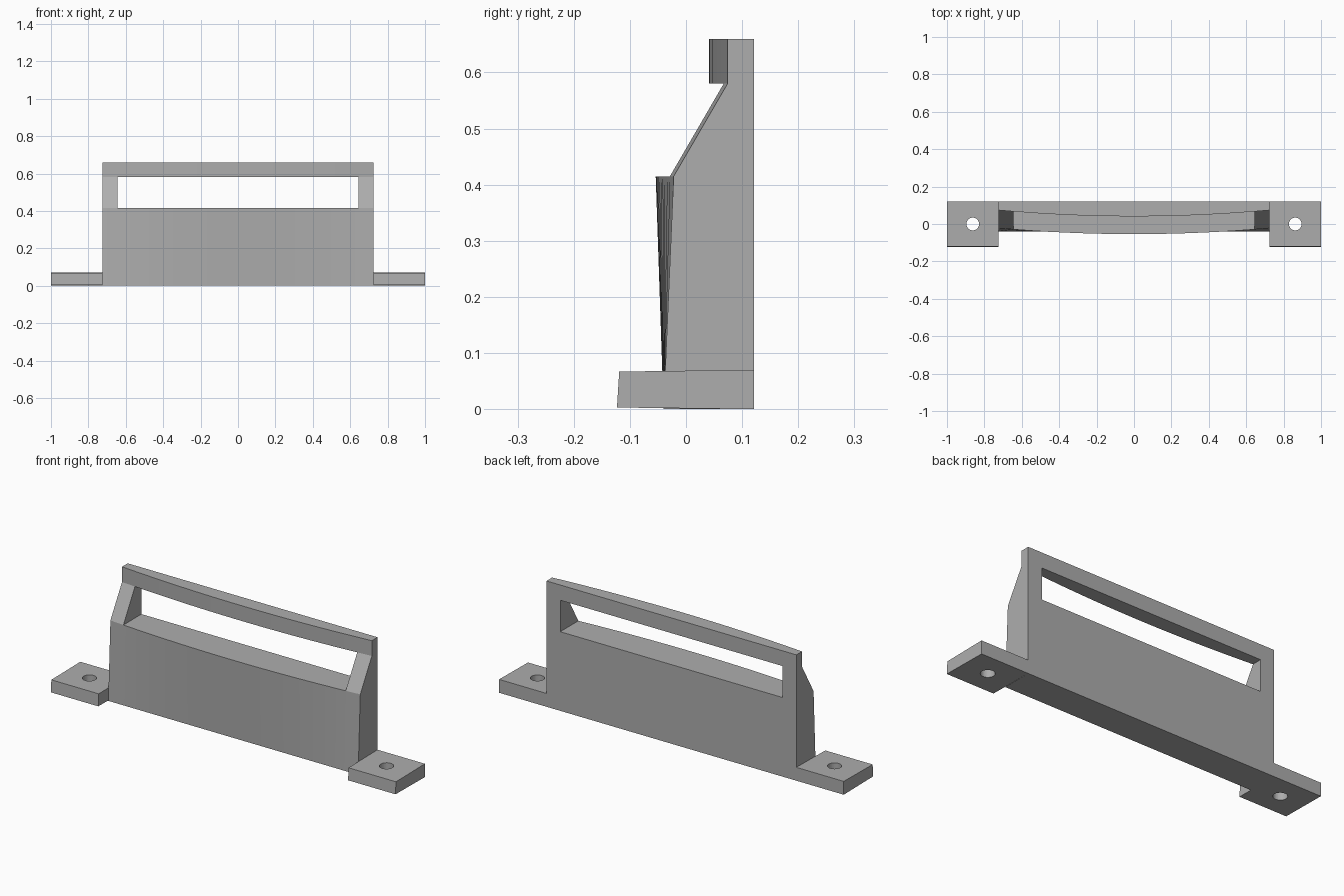
import bpy, bmesh, math

cube = bpy.data.objects.get("Cube")
if cube:
    bpy.data.objects.remove(cube)

grey = bpy.data.materials.new("plain grey")
grey.use_nodes = True
colour = (0.42, 0.42, 0.42, 1)
grey.diffuse_color = colour
grey.node_tree.nodes["Principled BSDF"].inputs["Base Color"].default_value = colour

HALF, POST, BACK = 0.725, 0.645, 0.121


def make_object(name, bm):
    bmesh.ops.recalc_face_normals(bm, faces=bm.faces)
    mesh = bpy.data.meshes.new(name)
    bm.to_mesh(mesh)
    bm.free()
    mesh.materials.append(grey)
    obj = bpy.data.objects.new(name, mesh)
    bpy.context.collection.objects.link(obj)
    return obj


def smooth(obj):
    bpy.ops.object.select_all(action="DESELECT")
    obj.select_set(True)
    bpy.context.view_layer.objects.active = obj
    bpy.ops.object.shade_smooth_by_angle(angle=math.radians(25))


# Bowed panel with a window: each row is (height, front at the ends, forward bow)
rows = [(0, -0.04, 0), (0.415, -0.022, 0.032), (0.58, 0.074, 0.033), (0.66, 0.074, 0.033)]
steps = 20
columns = [-HALF] + [-POST + 2 * POST * i / steps for i in range(steps + 1)] + [HALF]
last_col, last_row = len(columns) - 2, len(rows) - 2


def solid(i, j):
    inside = 0 <= i <= last_col and 0 <= j <= last_row
    return inside and not (j == 1 and 0 < i < last_col)


bm = bmesh.new()
front, back = {}, {}
for i, x in enumerate(columns):
    for j, (z, y, bow) in enumerate(rows):
        front[i, j] = bm.verts.new((x, y - bow * (1 - (x / HALF) ** 2), z))
        back[i, j] = bm.verts.new((x, BACK, z))
for i in range(last_col + 1):
    for j in range(last_row + 1):
        if not solid(i, j):
            continue
        corners = [(i, j), (i + 1, j), (i + 1, j + 1), (i, j + 1)]
        bm.faces.new([front[c] for c in corners])
        bm.faces.new([back[c] for c in reversed(corners)])
        # Walls wherever the neighbouring cell is open
        neighbours = [(i, j - 1), (i + 1, j), (i, j + 1), (i - 1, j)]
        for k, cell in enumerate(neighbours):
            if not solid(*cell):
                a, b = corners[k], corners[(k + 1) % 4]
                bm.faces.new([front[b], front[a], back[a], back[b]])
smooth(make_object("window_panel", bm))

# Mounting tabs with a screw hole
profile = [(-0.123, 0.003), (BACK, 0), (BACK, 0.07), (-0.119, 0.067)]
for side, sign in (("left", 1), ("right", -1)):
    bm = bmesh.new()
    face = bm.faces.new([bm.verts.new((sign * HALF, y, z)) for y, z in profile])
    grown = bmesh.ops.extrude_face_region(bm, geom=[face])["geom"]
    moved = [v for v in grown if isinstance(v, bmesh.types.BMVert)]
    bmesh.ops.translate(bm, verts=moved, vec=(sign * (1 - HALF), 0, 0))
    tab = make_object(side + "_mounting_tab", bm)

    bpy.ops.mesh.primitive_cylinder_add(vertices=32, radius=0.034, depth=0.4,
                                        location=(sign * 0.862, 0, 0))
    cutter = bpy.context.object
    cutter.name = side + "_hole_cutter"
    cutter.data.materials.append(grey)
    cutter.hide_render = True
    cutter.hide_viewport = True
    hole = tab.modifiers.new("screw_hole", "BOOLEAN")
    hole.operation = "DIFFERENCE"
    hole.solver = "EXACT"
    hole.object = cutter
    smooth(tab)
